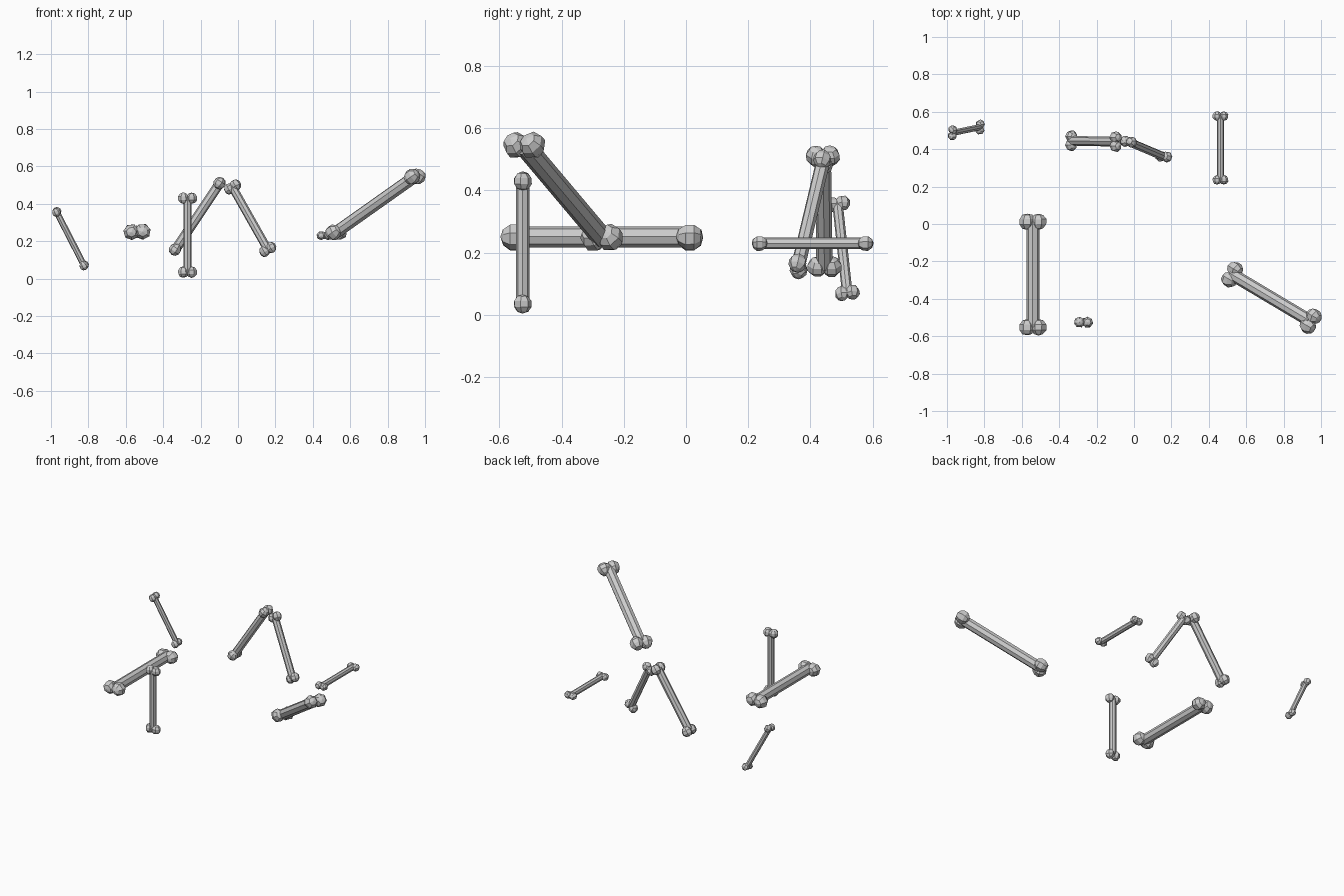
import bpy, bmesh, random
from mathutils import Vector, Matrix

if "Cube" in bpy.data.objects:
    bpy.data.objects.remove(bpy.data.objects["Cube"])

random.seed(4)


def frame(origin, side, axis):
    """Matrix with local x along side and local z along axis."""
    z = axis.normalized()
    y = z.cross(side).normalized()
    x = y.cross(z)
    m = Matrix((x, y, z)).transposed().to_4x4()
    m.translation = origin
    return m


def bone(name, start, end, side, knob_r, shaft_r, spread):
    a, b = Vector(start), Vector(end)
    axis = b - a
    m = frame((a + b) / 2, Vector(side), axis)
    half = axis.length / 2
    bm = bmesh.new()
    # faceted shaft
    bmesh.ops.create_cone(bm, cap_ends=True, segments=8, radius1=shaft_r,
                          radius2=shaft_r, depth=2 * half, matrix=m)
    # two chunky knobs at each end
    for z in (-half, half):
        for x in (-spread, spread):
            place = m @ Matrix.Translation((x, 0, z))
            knob = bmesh.ops.create_uvsphere(bm, u_segments=7, v_segments=5,
                                             radius=knob_r, matrix=place)["verts"]
            c = place.translation
            for v in knob:
                v.co = c + (v.co - c) * random.uniform(0.97, 1.06)
    mesh = bpy.data.meshes.new(name)
    bm.to_mesh(mesh)
    bm.free()
    obj = bpy.data.objects.new(name, mesh)
    bpy.context.collection.objects.link(obj)


# name, start, end, knob direction, knob radius, shaft radius, knob spread
bone("large_flat_bone", (-0.54, -0.552, 0.25), (-0.54, 0.012, 0.25),
     (1, 0, 0.05), 0.044, 0.034, 0.030)
bone("large_tilted_bone", (0.525, -0.27, 0.248), (0.945, -0.52, 0.545),
     (0.5, 0.86, 0), 0.043, 0.034, 0.030)
bone("upright_bone", (-0.27, -0.525, 0.035), (-0.27, -0.525, 0.43),
     (1, 0, 0), 0.030, 0.022, 0.022)
bone("left_leaning_bone", (-0.335, 0.445, 0.155), (-0.098, 0.44, 0.51),
     (0, 1, 0), 0.033, 0.026, 0.023)
bone("right_leaning_bone", (-0.03, 0.44, 0.49), (0.159, 0.36, 0.156),
     (0.84, -0.1, 0.5), 0.030, 0.023, 0.020)
bone("small_flat_bone", (0.462, 0.236, 0.23), (0.462, 0.577, 0.23),
     (1, 0, 0), 0.025, 0.019, 0.018)
bone("small_leaning_bone", (-0.97, 0.487, 0.357), (-0.823, 0.518, 0.071),
     (0.08, 1, 0.15), 0.024, 0.017, 0.017)
